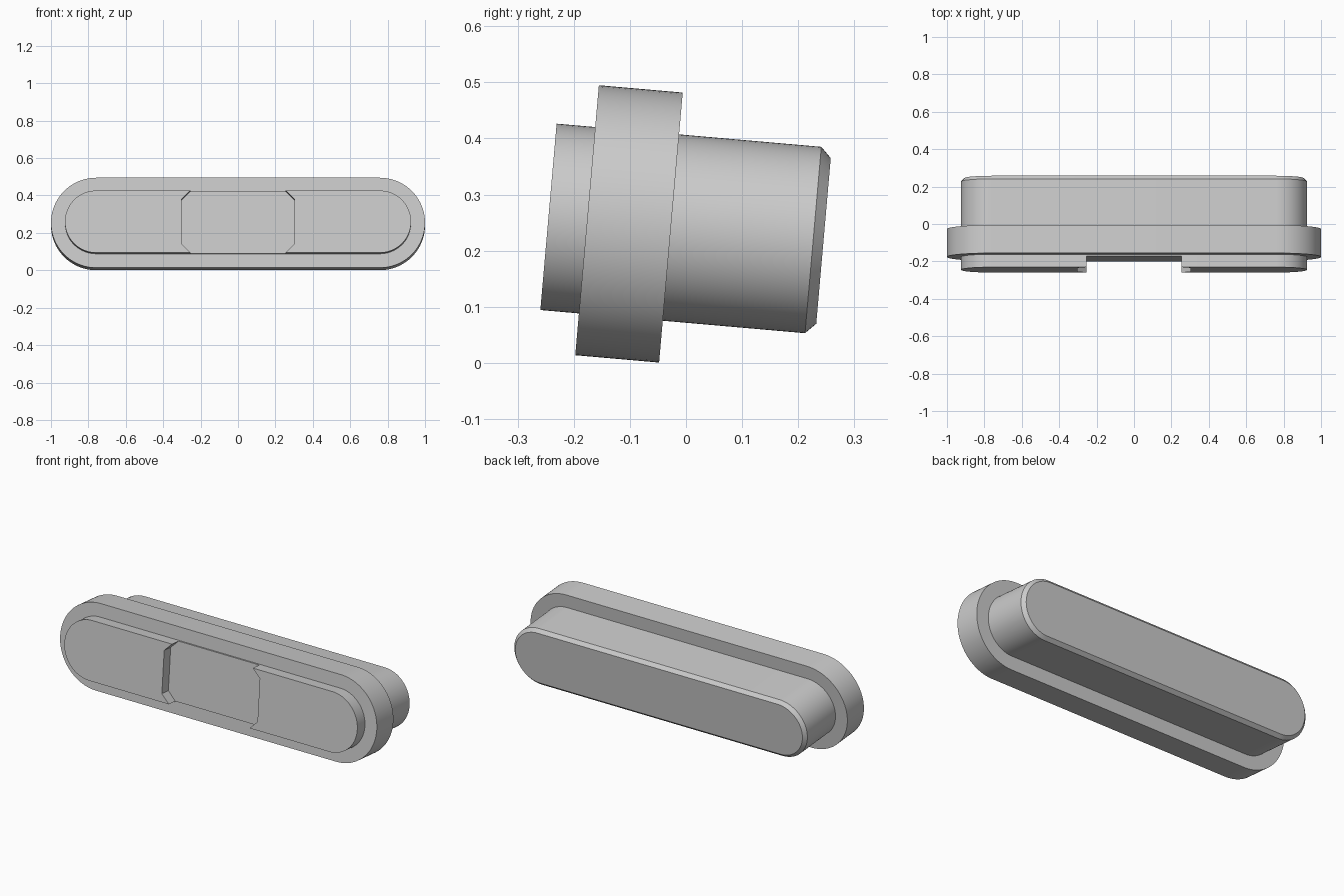
import bpy, bmesh, math

cube = bpy.data.objects.get("Cube")
if cube:
    bpy.data.objects.remove(cube, do_unlink=True)

TILT = math.radians(-5)
CENTRE_Z = 0.2388
ARC_X = 0.7585          # centres of the rounded ends
SEGMENTS = 40           # per rounded end
BODY_R, FLANGE_R, CHAMFER = 0.1667, 0.2415, 0.0185
FRONT, BACK = -0.246, 0.246
FLANGE_FRONT, FLANGE_BACK = -0.177, -0.027
NOTCH_FLOOR = -0.187

grey = bpy.data.materials.new("plain grey")
grey.use_nodes = True
colour = (0.6, 0.6, 0.6, 1)
grey.diffuse_color = colour
grey.node_tree.nodes["Principled BSDF"].inputs["Base Color"].default_value = colour


def slot_outline(radius):
    """Points of a long shape with two round ends."""
    points = []
    for side in (1, -1):
        for i in range(SEGMENTS + 1):
            a = math.pi * i / SEGMENTS - side * math.pi / 2
            points.append((side * ARC_X + radius * math.cos(a), radius * math.sin(a)))
    return points


def loft(name, sections):
    """Closed solid through (y, outline) sections."""
    bm = bmesh.new()
    rings = [[bm.verts.new((x, y, z)) for x, z in outline] for y, outline in sections]
    for a, b in zip(rings, rings[1:]):
        for i in range(len(a)):
            j = (i + 1) % len(a)
            bm.faces.new((a[i], a[j], b[j], b[i]))
    bm.faces.new(rings[0])
    bm.faces.new(rings[-1])
    bmesh.ops.recalc_face_normals(bm, faces=bm.faces[:])
    mesh = bpy.data.meshes.new(name)
    bm.to_mesh(mesh)
    bm.free()
    mesh.materials.append(grey)
    obj = bpy.data.objects.new(name, mesh)
    bpy.context.collection.objects.link(obj)
    return obj


# Rounded body with a flange and a chamfered back
profile = [
    (FRONT, BODY_R), (FLANGE_FRONT, BODY_R),
    (FLANGE_FRONT, FLANGE_R), (FLANGE_BACK, FLANGE_R),
    (FLANGE_BACK, BODY_R), (BACK - CHAMFER, BODY_R), (BACK, BODY_R - CHAMFER),
]
body = loft("flanged_body", [(y, slot_outline(r)) for y, r in profile])

# Notch across the front, narrowing at top and bottom
quarter = [(0.302, 0.12), (0.255, BODY_R), (0.255, 0.25)]
right_half = [(x, -z) for x, z in reversed(quarter)] + quarter
notch_outline = right_half + [(-x, z) for x, z in reversed(right_half)]
cutter = loft("notch_cutter", [(-0.3, notch_outline), (NOTCH_FLOOR, notch_outline)])
cutter.hide_render = True

cut = body.modifiers.new("notch", 'BOOLEAN')
cut.operation = 'DIFFERENCE'
cut.solver = 'EXACT'
cut.object = cutter
bpy.ops.object.select_all(action='DESELECT')
body.select_set(True)
bpy.context.view_layer.objects.active = body
bpy.ops.object.modifier_apply(modifier=cut.name)
bpy.data.objects.remove(cutter, do_unlink=True)
bpy.ops.object.shade_smooth_by_angle(angle=math.radians(25))

# Lean the whole part back
body.location.z = CENTRE_Z
body.rotation_euler.x = TILT
